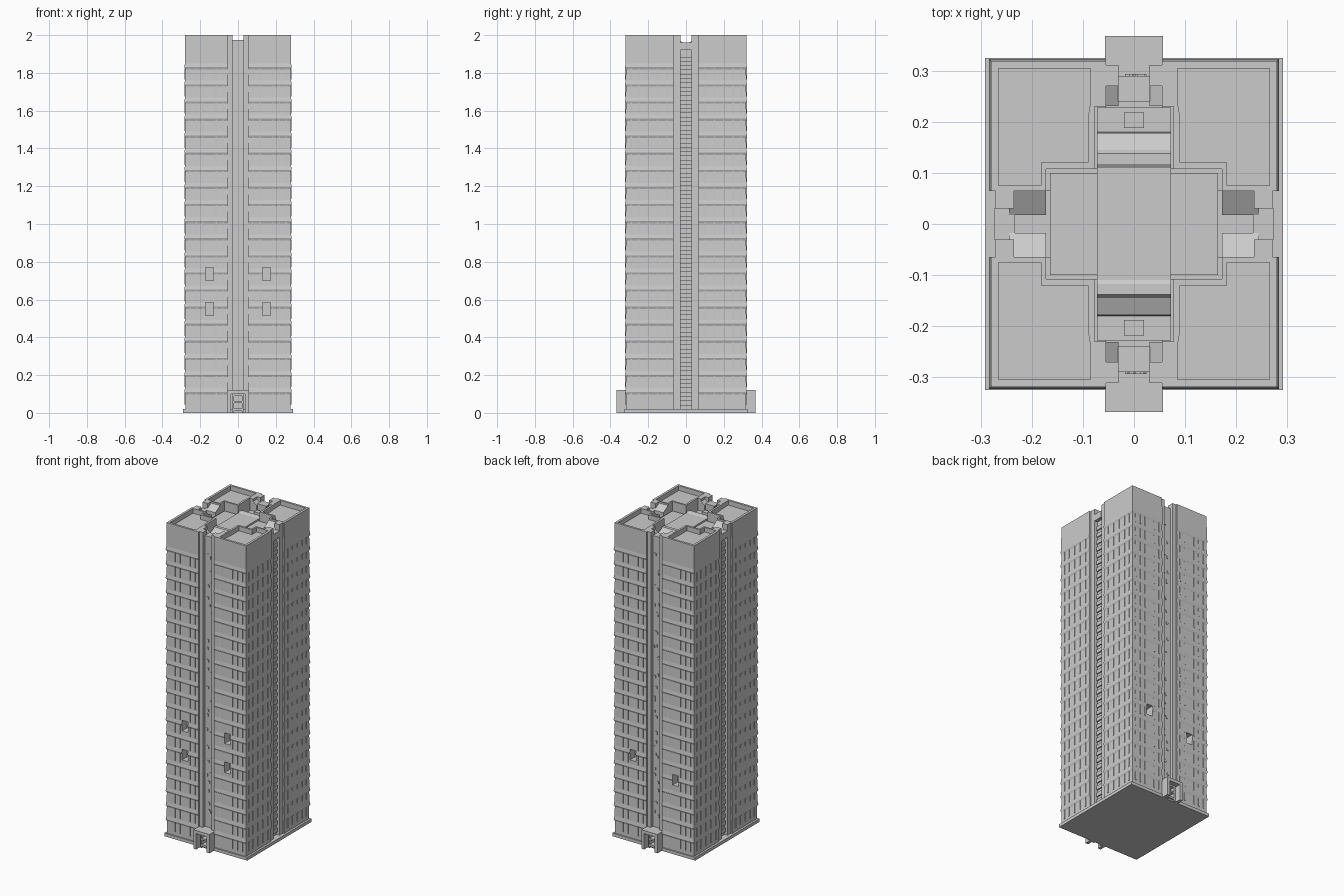
import bpy, bmesh, random
from mathutils import Vector

if "Cube" in bpy.data.objects:
    bpy.data.objects.remove(bpy.data.objects["Cube"])

random.seed(4)
QUADS = [(sx, sy) for sx in (1, -1) for sy in (1, -1)]
FLOORS = [0.02 + 0.0905 * k for k in range(1, 21)]


def finish(name, bm):
    bmesh.ops.recalc_face_normals(bm, faces=bm.faces[:])
    me = bpy.data.meshes.new(name)
    bm.to_mesh(me)
    bm.free()
    ob = bpy.data.objects.new(name, me)
    bpy.context.collection.objects.link(ob)
    return ob


def add_box(bm, x0, x1, y0, y1, z0, z1):
    v = bmesh.ops.create_cube(bm, size=1)["verts"]
    for p in v:
        p.co = Vector(((x0 + x1) / 2 + p.co.x * (x1 - x0),
                       (y0 + y1) / 2 + p.co.y * (y1 - y0),
                       (z0 + z1) / 2 + p.co.z * (z1 - z0)))


def boxes(name, items):
    bm = bmesh.new()
    for b in items:
        add_box(bm, *b)
    return finish(name, bm)


def prism(bm, pts, axis, a, b):
    # extrude a 2D profile along x or y
    def co(p, t):
        return (t, p[0], p[1]) if axis == "x" else (p[0], t, p[1])
    lo = [bm.verts.new(co(p, a)) for p in pts]
    hi = [bm.verts.new(co(p, b)) for p in pts]
    bm.faces.new(lo)
    bm.faces.new(hi)
    n = len(pts)
    for i in range(n):
        j = (i + 1) % n
        bm.faces.new((lo[i], lo[j], hi[j], hi[i]))


# ground slab
boxes("base_slab", [(-0.292, 0.292, -0.325, 0.325, 0, 0.02)])

# corner towers: stepped footprint, storey ledges, sunken roof inside a parapet
LEVELS = [(0.01, 0.0)]
for z in FLOORS:
    LEVELS += [(z - 0.012, 0.0), (z, 0.005), (z + 0.02, 0.002)]
LEVELS += [(2.0, 0.001)]
INNER = [(.085, .305), (.265, .305), (.265, .075), (.182, .075),
         (.182, .12), (.09, .12), (.09, .21), (.085, .24)]


def outer(e):
    return [(.055, .318 + e), (.279 + e, .318 + e), (.279 + e, .065), (.172, .065),
            (.172, .108), (.077, .108), (.077, .23), (.055, .23)]


def corner_tower(sx, sy):
    bm = bmesh.new()
    rings = [(z, outer(e)) for z, e in LEVELS]
    rings += [(2.0, INNER), (1.97, INNER)]
    prev = None
    for z, pts in rings:
        ring = [bm.verts.new((sx * x, sy * y, z)) for x, y in pts]
        if prev is None:
            bm.faces.new(ring)
        else:
            for i in range(8):
                j = (i + 1) % 8
                bm.faces.new((prev[i], prev[j], ring[j], ring[i]))
        prev = ring
    bm.faces.new(prev)
    return finish("corner_tower", bm)


# open window pockets cut into the front and back towers
POCKETS = {(1, -1): (.55, .735), (-1, -1): (.55, .735), (1, 1): (.55,), (-1, 1): (.47,)}
for sx, sy in QUADS:
    tower = corner_tower(sx, sy)
    cut = boxes("window_cutter", [(sx * .15 - .021, sx * .15 + .021, sy * .31 - .04,
                                   sy * .31 + .04, z - .034, z + .034) for z in POCKETS[sx, sy]])
    cut.hide_render = True
    mod = tower.modifiers.new("windows", "BOOLEAN")
    mod.operation, mod.object, mod.solver = "DIFFERENCE", cut, "EXACT"
    dg = bpy.context.evaluated_depsgraph_get()
    tower.data = bpy.data.meshes.new_from_object(tower.evaluated_get(dg))
    tower.modifiers.clear()
    bpy.data.objects.remove(cut)

# thin mullions below each ledge
mull = []
for sx, sy in QUADS:
    for z in FLOORS:
        for x in (.08, .115, .185, .22, .255):
            mull.append((sx * x - .003, sx * x + .003, sy * .319 - .003, sy * .319 + .003, z - .065, z - .006))
        for y in (.1, .15, .2, .25, .29):
            mull.append((sx * .28 - .003, sx * .28 + .003, sy * y - .003, sy * y + .003, z - .065, z - .006))
boxes("window_mullions", mull)

# recessed core filling the slots
boxes("core", [(-.25, .25, -.066, .066, .01, 1.93),
               (-.056, .056, -.29, .29, .01, 1.92),
               (-.173, .173, -.109, .109, .01, 1.925),
               (-.078, .078, -.231, .231, .01, 1.91)])

# fins flanking each slot
fins = []
for sx, sy in QUADS:
    for x0, x1, y0, y1 in ((.03, .057, .27, .311), (.235, .271, .03, .067)):
        fins.append((min(sx * x0, sx * x1), max(sx * x0, sx * x1),
                     min(sy * y0, sy * y1), max(sy * y0, sy * y1), .01, 2.0))
boxes("slot_fins", fins)

# sloped coves beside the roof channels
bm = bmesh.new()
for sx, sy in QUADS:
    prism(bm, [(sy * .018, 1.92), (sy * .018, 1.962), (sy * .035, 1.972), (sy * .066, 1.99), (sy * .066, 1.92)],
          "x", sx * .172, sx * .245)
    prism(bm, [(sx * .03, 1.91), (sx * .03, 1.965), (sx * .056, 1.985), (sx * .056, 1.91)],
          "y", sy * .231, sy * .285)
finish("roof_coves", bm)

# lintels closing the slots at roof level
lint = []
for s in (1, -1):
    lint.append((-.031, .031, s * .265 - .025, s * .265 + .025, 1.9, 1.973))
    lint.append((s * .253 - .02, s * .253 + .02, -.031, .031, 1.92, 1.962))
boxes("slot_lintels", lint)

# ribs in the side slots and small vents in the front and back slots
ribs, vents = [], []
for s in (1, -1):
    for k in range(41):
        z = .04 + .0455 * k
        ribs.append((s * .253 - .005, s * .253 + .005, -.03, .03, z, z + .025))
    for z in FLOORS:
        for k in range(2):
            x, dz = random.uniform(-.014, .02), random.uniform(-.03, .03)
            vents.append((x - .005, x + .005, s * .29 - .004, s * .29 + .004, z + dz - .008, z + dz + .008))
boxes("side_slot_ribs", ribs)
boxes("slot_vents", vents)

# rooftop plant room: wide deck, long box, sloped ends
boxes("plant_deck", [(-.165, .165, -.1, .1, 1.9, 1.945)])
bm = bmesh.new()
half = [(.11, 1.955), (.118, 1.96), (.138, 1.96), (.145, 1.95), (.178, 1.935), (.18, 1.925), (.228, 1.925), (.228, 1.9)]
prism(bm, half + [(-y, z) for y, z in reversed(half)], "x", -.072, .072)
finish("plant_room", bm)
boxes("roof_hatches", [(-.02, .02, s * .203 - .015, s * .203 + .015, 1.91, 1.945) for s in (1, -1)])

# entrance porches: two side walls, roof and a panelled door frame
for s in (1, -1):
    def yb(a, b):
        return (min(s * a, s * b), max(s * a, s * b))
    items = [(-.057, -.037, *yb(.285, .368), 0, .12), (.037, .057, *yb(.285, .368), 0, .12),
             (-.037, .037, *yb(.285, .368), .1, .12),
             (-.037, .037, *yb(.285, .325), 0, .02)]
    boxes("entrance_porch", items)
    boxes("door_frame", [(-.03, -.022, *yb(.285, .335), .0, .1), (.022, .03, *yb(.285, .335), .0, .1),
                         (-.022, .022, *yb(.285, .335), .052, .062), (-.022, .022, *yb(.285, .335), .09, .1),
                         (-.022, .022, *yb(.285, .335), .01, .022)])
